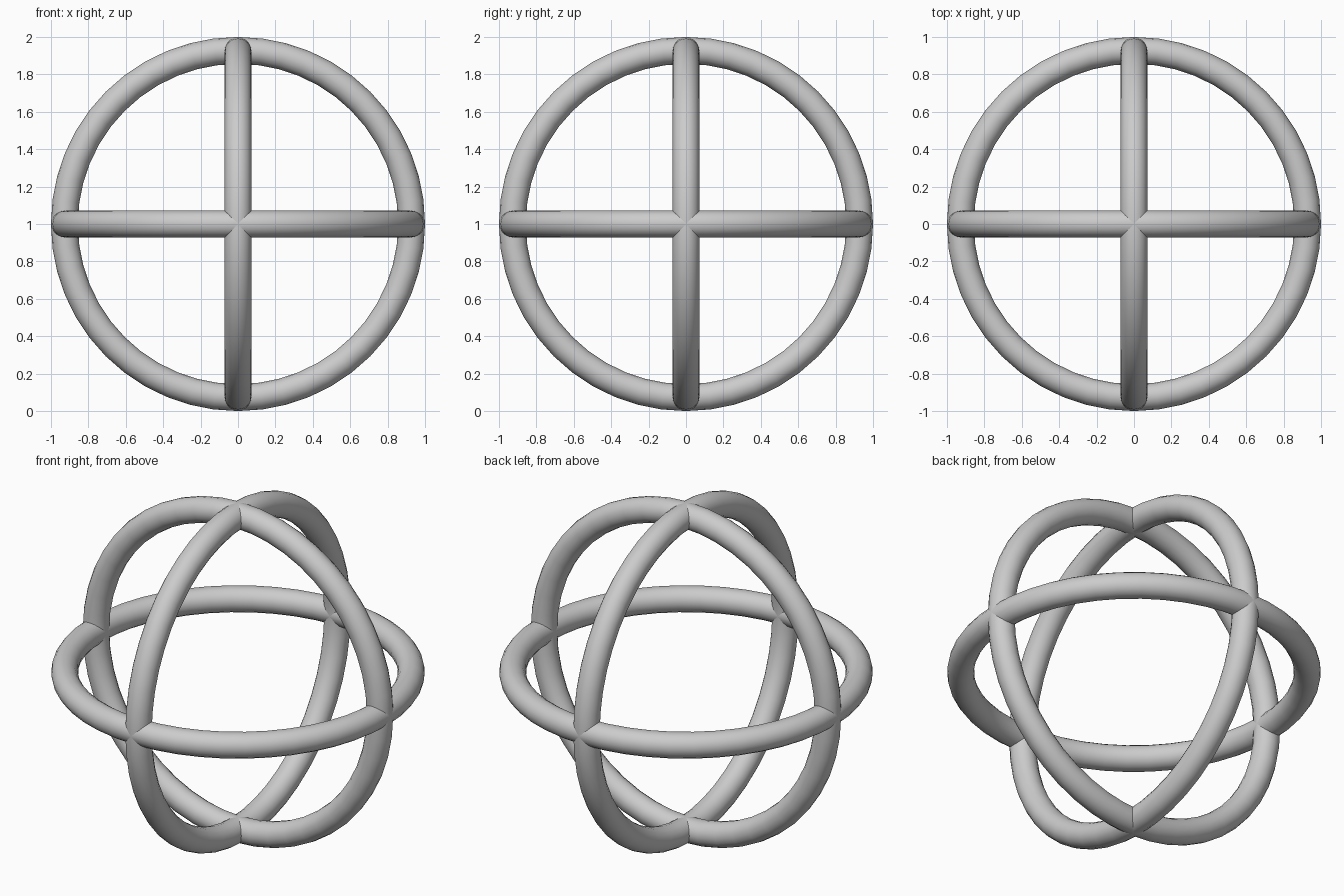
import bpy
from math import pi

if "Cube" in bpy.data.objects:
    bpy.data.objects.remove(bpy.data.objects["Cube"])

TUBE = 0.072           # tube radius
RING = 1.0 - TUBE      # centre-line radius


def ring(name, rotation):
    bpy.ops.mesh.primitive_torus_add(
        major_radius=RING, minor_radius=TUBE,
        major_segments=48, minor_segments=16,
        location=(0, 0, 1), rotation=rotation)
    bpy.context.object.name = name
    bpy.ops.object.shade_smooth()


# Three equal rings, one in each main plane, crossing at right angles
ring("horizontal_ring", (0, 0, 0))
ring("front_facing_ring", (pi / 2, 0, 0))
ring("side_facing_ring", (0, pi / 2, 0))
